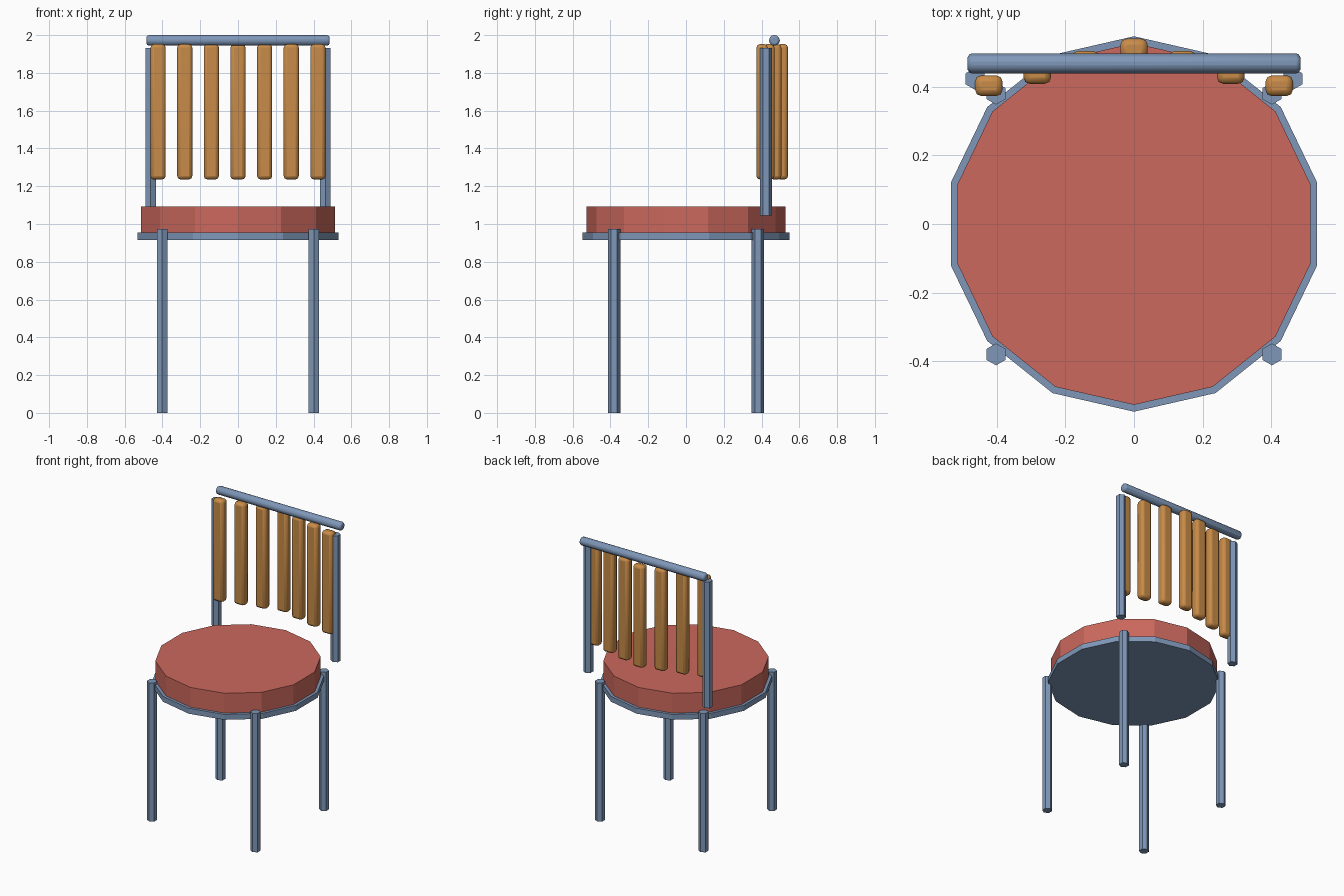
import bpy
import math

old = bpy.data.objects.get("Cube")
if old:
    bpy.data.objects.remove(old, do_unlink=True)


def make_material(name, rgb):
    mat = bpy.data.materials.new(name)
    mat.use_nodes = True
    color = (*rgb, 1.0)
    mat.diffuse_color = color
    mat.node_tree.nodes["Principled BSDF"].inputs["Base Color"].default_value = color
    return mat


steel = make_material("blue_grey_metal", (0.21, 0.31, 0.48))
fabric = make_material("red_fabric", (0.60, 0.14, 0.11))
wood = make_material("orange_wood", (0.58, 0.26, 0.065))


def finish(name, mat, bevel=0.0):
    obj = bpy.context.object
    obj.name = name
    obj.data.materials.append(mat)
    if bevel:
        bpy.ops.object.transform_apply(location=False, rotation=True, scale=True)
        mod = obj.modifiers.new("rounded_edges", "BEVEL")
        mod.width = bevel
        mod.segments = 2
        bpy.ops.object.shade_smooth_by_angle(angle=math.radians(35))
    return obj


def prism(name, mat, sides, radius, x, y, z0, z1):
    bpy.ops.mesh.primitive_cylinder_add(
        vertices=sides, radius=radius, depth=z1 - z0, location=(x, y, (z0 + z1) / 2))
    return finish(name, mat)


# Seat: metal pan with a cushion on top
prism("seat_pan", steel, 14, 0.547, 0, 0, 0.916, 0.954)
prism("seat_cushion", fabric, 14, 0.527, 0, 0, 0.954, 1.093)

# Legs and back posts, mirrored left and right
TUBE = 0.032
for side, sx in (("left", 1), ("right", -1)):
    prism(f"front_leg_{side}", steel, 6, TUBE, sx * 0.402, -0.38, 0, 0.974)
    prism(f"back_leg_{side}", steel, 6, TUBE, sx * 0.402, 0.38, 0, 0.974)
    prism(f"back_post_{side}", steel, 6, TUBE, sx * 0.463, 0.423, 1.044, 1.931)

# Top rail
bpy.ops.mesh.primitive_cylinder_add(
    vertices=6, radius=TUBE, depth=0.97, location=(0, 0.468, 1.972),
    rotation=(0, math.pi / 2, 0))
finish("top_rail", steel, bevel=0.012)

# Back slats, stepping rearwards towards the middle
for i in range(-3, 4):
    bpy.ops.mesh.primitive_cube_add(
        size=1, location=(i * 0.141, 0.51 - abs(i) * 0.0357, 1.594))
    bpy.context.object.scale = (0.08, 0.06, 0.716)
    finish(f"back_slat_{i + 4}", wood, bevel=0.018)
